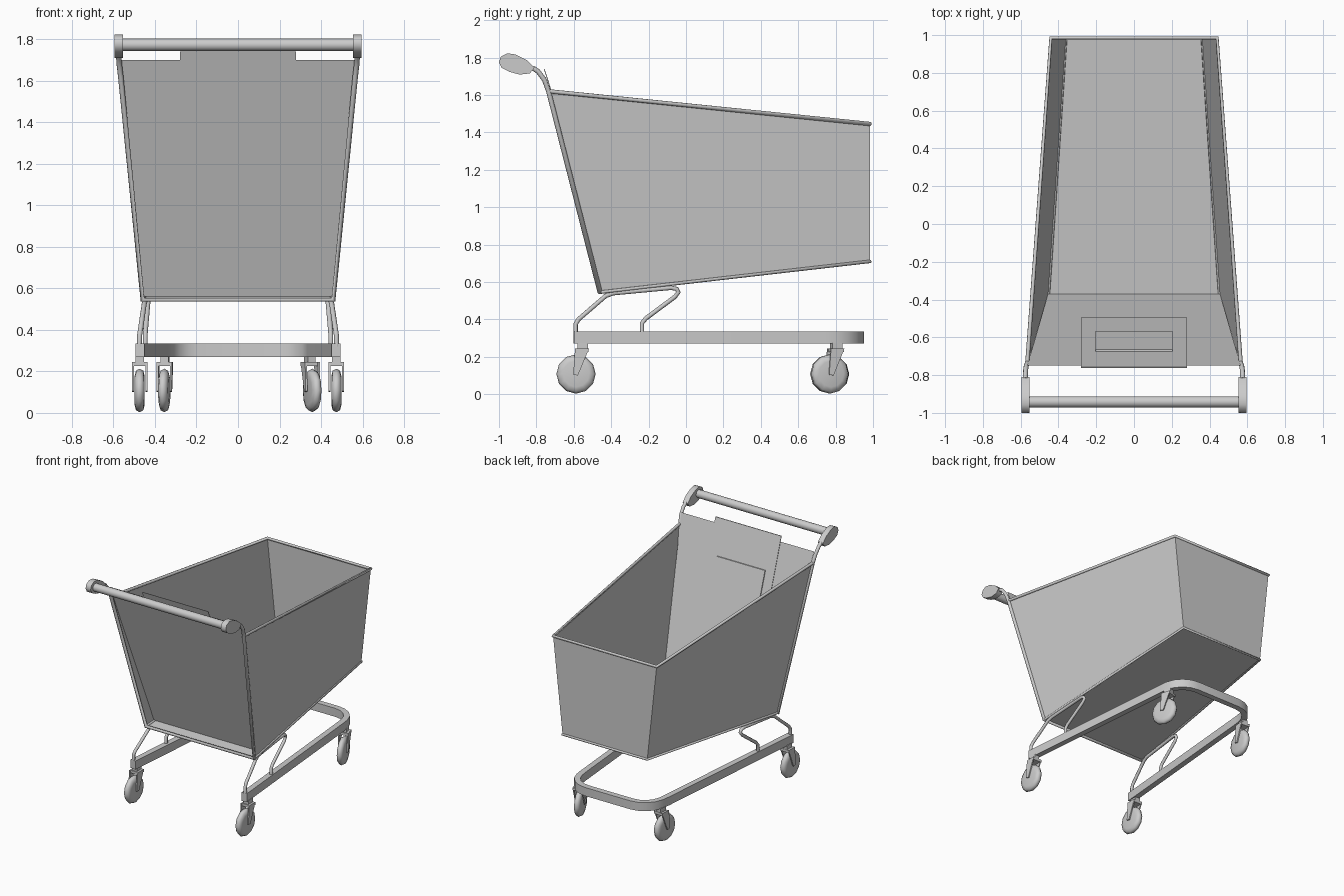
import bpy, bmesh
from math import radians, pi, cos, sin
from mathutils import Matrix, Vector

if "Cube" in bpy.data.objects:
    bpy.data.objects.remove(bpy.data.objects["Cube"])


def add_mesh(name, verts, faces, smooth=False):
    me = bpy.data.meshes.new(name)
    me.from_pydata(verts, [], faces)
    bm = bmesh.new()
    bm.from_mesh(me)
    bmesh.ops.recalc_face_normals(bm, faces=bm.faces)
    bm.to_mesh(me)
    bm.free()
    ob = bpy.data.objects.new(name, me)
    bpy.context.collection.objects.link(ob)
    if smooth:
        bpy.context.view_layer.objects.active = ob
        ob.select_set(True)
        bpy.ops.object.shade_smooth_by_angle(angle=radians(50))
        ob.select_set(False)
    return ob


def tube(name, pts, r, cyclic=False, res=2):
    cu = bpy.data.curves.new(name, 'CURVE')
    cu.dimensions = '3D'
    cu.bevel_depth = r
    cu.bevel_resolution = res
    cu.use_fill_caps = True
    sp = cu.splines.new('POLY')
    sp.points.add(len(pts) - 1)
    for p, co in zip(sp.points, pts):
        p.co = (*co, 1)
    sp.use_cyclic_u = cyclic
    sp.use_smooth = True
    ob = bpy.data.objects.new(name, cu)
    bpy.context.collection.objects.link(ob)
    return ob


def prism(name, yz, x0, x1, smooth=False):
    # extrude a side profile along x
    n = len(yz)
    v = [(x, y, z) for x in (x0, x1) for y, z in yz]
    f = [tuple(range(n)), tuple(range(n, 2 * n))]
    f += [(i, (i + 1) % n, n + (i + 1) % n, n + i) for i in range(n)]
    return add_mesh(name, v, f, smooth)


def box(name, lo, hi):
    return prism(name, [(lo[1], lo[2]), (hi[1], lo[2]), (hi[1], hi[2]), (lo[1], hi[2])], lo[0], hi[0])


# Basket: floor, two sides and the far end as thin sheets
FB, FT = (0.36, 0.985, 0.71), (0.44, 0.985, 1.445)      # far end bottom / top
RB, RT = (0.46, -0.46, 0.545), (0.565, -0.735, 1.62)    # near end bottom / top


def flip(p):
    return (-p[0], p[1], p[2])


add_mesh("basket", [RB, RT, FT, FB] + [flip(p) for p in (RB, RT, FT, FB)],
         [(0, 1, 2, 3), (4, 5, 6, 7), (0, 3, 7, 4), (2, 3, 7, 6)])
tube("top_rim", [RT, FT, flip(FT), flip(RT)], 0.011)
tube("bottom_rim", [RB, FB, flip(FB), flip(RB)], 0.009)


# Hinged back gate, tilted, with raised centre tab
def gate(x, z, off=0.0):
    return (x, -0.37 - (z - 0.56) * 0.333 + off, z)


outline = [(0.455, 0.56), (0.565, 1.70), (0.28, 1.70), (0.28, 1.74)]
outline += [(-x, z) for x, z in reversed(outline)]
add_mesh("back_gate", [gate(x, z) for x, z in outline], [tuple(range(8))])


def gate_plate(name, w, z0, z1, off):
    add_mesh(name, [gate(x, z, o) for o in (0.002, off) for x, z in
                    ((-w, z0), (w, z0), (w, z1), (-w, z1))],
             [(0, 1, 2, 3), (4, 5, 6, 7), (0, 1, 5, 4), (1, 2, 6, 5), (2, 3, 7, 6), (3, 0, 4, 7)])


gate_plate("seat_back", 0.28, 0.95, 1.74, 0.006)
gate_plate("seat_flap", 0.205, 1.19, 1.49, 0.014)

# Handle frame running up both sides and across the floor edge
arm = [(0.575, -0.82, 1.745), (0.575, -0.79, 1.725), (0.572, -0.757, 1.68), RT, RB]
tube("handle_frame", arm + [flip(p) for p in reversed(arm)], 0.013)

# Handle bar and teardrop end caps
tube("handle_bar", [(-0.56, -0.942, 1.773), (0.56, -0.942, 1.773)], 0.03, res=4)
cap = [(-1.0, 1.775), (-0.99, 1.805), (-0.955, 1.823), (-0.91, 1.816), (-0.85, 1.785),
       (-0.81, 1.745), (-0.835, 1.715), (-0.89, 1.709), (-0.945, 1.724), (-0.985, 1.745)]
for s, side in ((1, "right"), (-1, "left")):
    prism("handle_cap_" + side, cap, s * 0.553, s * 0.596, True)

# Bent wire supports between base and basket
wire = [(0.475, -0.59, 0.32), (0.474, -0.59, 0.375), (0.47, -0.575, 0.40), (0.452, -0.43, 0.525),
        (0.447, -0.39, 0.54), (0.435, -0.08, 0.569), (0.433, -0.05, 0.563), (0.433, -0.04, 0.545),
        (0.435, -0.06, 0.52), (0.445, -0.215, 0.405), (0.447, -0.235, 0.38), (0.447, -0.235, 0.32)]
tube("support_right", wire, 0.012)
tube("support_left", [flip(p) for p in wire], 0.012)

# Base: U-shaped bar with rounded far corners
path = [Vector((0.472, -0.6)), Vector((0.355, 0.74))]
path += [Vector((0.19 + 0.16 * cos(a), 0.77 + 0.16 * sin(a)))
         for a in [radians(d) for d in (10, 30, 50, 70, 90)]]
path += [Vector((-p.x, p.y)) for p in reversed(path)]
verts = []
for i, p in enumerate(path):
    t = (path[min(i + 1, len(path) - 1)] - path[max(i - 1, 0)]).normalized()
    n = Vector((t.y, -t.x)) * 0.022
    verts += [(*(p + n), 0.27), (*(p + n), 0.335), (*(p - n), 0.335), (*(p - n), 0.27)]
last = len(verts) - 4
faces = [(i * 4 + k, i * 4 + (k + 1) % 4, i * 4 + 4 + (k + 1) % 4, i * 4 + 4 + k)
         for i in range(len(path) - 1) for k in range(4)]
faces += [(0, 1, 2, 3), tuple(range(last, last + 4))]
add_mesh("base_frame", verts, faces, True)


# Casters: lathed wheel, slanted fork plates, yoke and stem around a pivot
def caster(tag, x, y, angle):
    prof = [(0.0, 0.024), (0.07, 0.024), (0.095, 0.018), (0.105, 0.0),
            (0.095, -0.018), (0.07, -0.024), (0.0, -0.024)]
    n, m = 12, len(prof)
    v = [(w, -0.035 + r * cos(2 * pi * i / n), 0.108 + r * sin(2 * pi * i / n))
         for i in range(n) for r, w in prof]
    f = [(i * m + k, i * m + k + 1, (i + 1) % n * m + k + 1, (i + 1) % n * m + k)
         for i in range(n) for k in range(m - 1)]
    wheel = add_mesh("wheel_" + tag, v, f)
    bm = bmesh.new()
    bm.from_mesh(wheel.data)
    bmesh.ops.remove_doubles(bm, verts=bm.verts, dist=0.0005)
    bmesh.ops.recalc_face_normals(bm, faces=bm.faces)
    for face in bm.faces:
        face.smooth = True
    bm.to_mesh(wheel.data)
    bm.free()
    side = [(-0.05, 0.105), (-0.025, 0.10), (0.035, 0.245), (-0.04, 0.245)]
    parts = [wheel,
             prism("fork_outer_" + tag, side, 0.028, 0.037),
             prism("fork_inner_" + tag, side, -0.037, -0.028),
             box("yoke_" + tag, (-0.037, -0.035, 0.225), (0.037, 0.033, 0.245)),
             box("stem_" + tag, (-0.02, -0.028, 0.24), (0.02, 0.03, 0.275))]
    for ob in parts:
        ob.matrix_world = Matrix.Translation((x, y, 0)) @ Matrix.Rotation(radians(angle), 4, 'Z')


caster("near_right", 0.474, -0.553, 0)
caster("near_left", -0.474, -0.553, 0)
caster("far_right", 0.347, 0.803, 17)
caster("far_left", -0.352, 0.803, -5)
